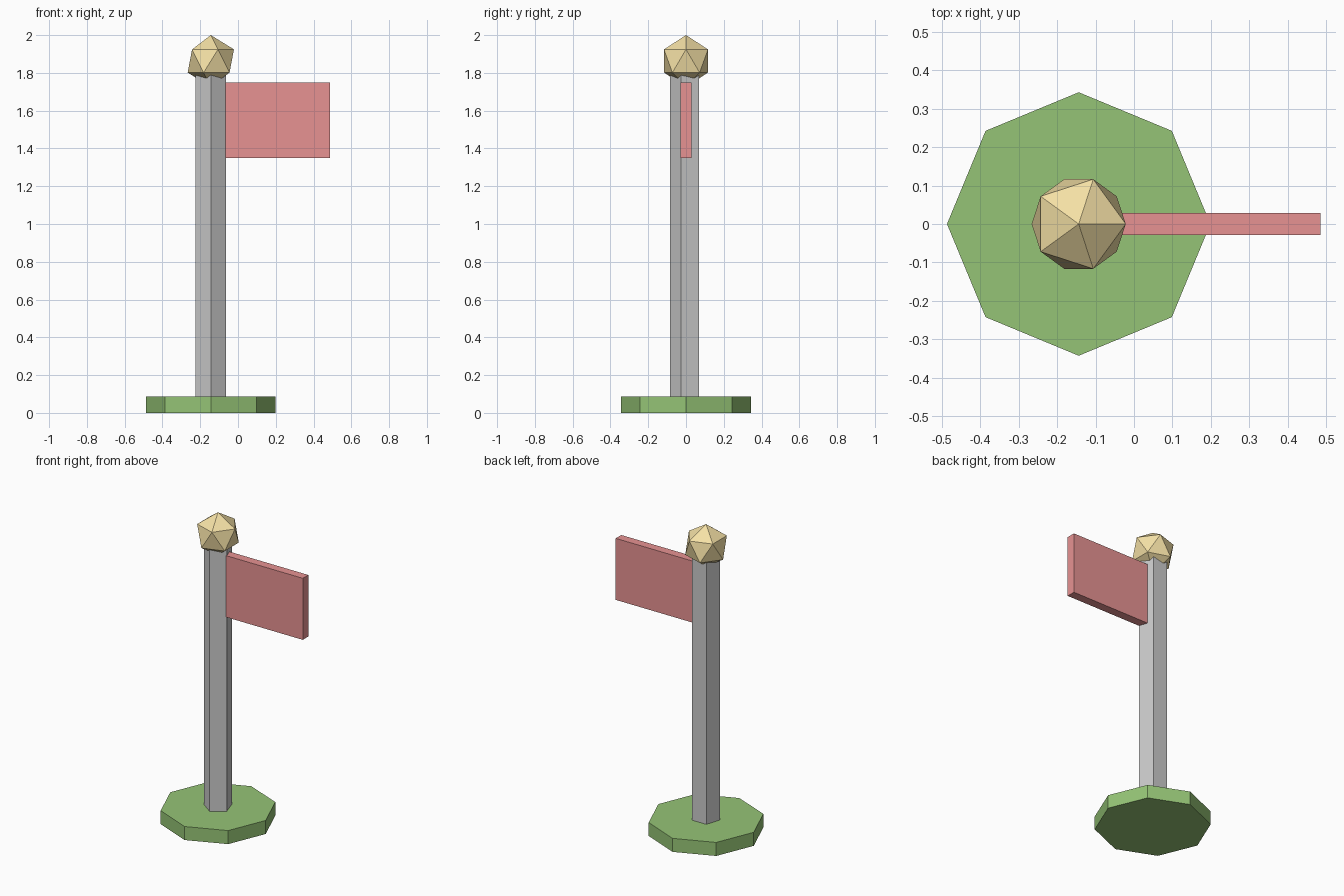
import bpy
import math

if "Cube" in bpy.data.objects:
    bpy.data.objects.remove(bpy.data.objects["Cube"])

CX = -0.144  # axis of base, pole and ball


def paint(obj, name, rgb):
    mat = bpy.data.materials.new(name)
    mat.diffuse_color = (*rgb, 1.0)
    mat.use_nodes = True
    mat.node_tree.nodes["Principled BSDF"].inputs["Base Color"].default_value = mat.diffuse_color
    obj.data.materials.append(mat)


def prism(name, sides, radius, z0, z1, turn):
    """Upright prism with its first corner at angle `turn` from +x."""
    bpy.ops.mesh.primitive_cylinder_add(
        vertices=sides, radius=radius, depth=z1 - z0,
        location=(CX, 0, (z0 + z1) / 2))
    obj = bpy.context.object
    obj.name = name
    # Blender's first cylinder corner lies on +y
    obj.rotation_euler.z = turn - math.pi / 2
    return obj


# Octagonal base
base = prism("base", 8, 0.343, 0.0, 0.088, 0.0)
paint(base, "green", (0.30, 0.55, 0.18))

# Five-sided pole with one corner facing the front, ending inside the ball
pole = prism("pole", 5, 0.086, 0.088, 1.80, -math.pi / 2)

# Faceted ball on top
R = 0.137
bpy.ops.mesh.primitive_ico_sphere_add(
    subdivisions=1, radius=R, location=(CX, 0, 2.0 - R))
ball = bpy.context.object
ball.name = "top_ball"
paint(ball, "gold", (0.91, 0.75, 0.38))

# Flag panel, its inner end sunk slightly into the pole
x0, x1, z0, z1 = -0.09, 0.486, 1.35, 1.75
bpy.ops.mesh.primitive_cube_add(
    size=1, location=((x0 + x1) / 2, 0, (z0 + z1) / 2))
flag = bpy.context.object
flag.name = "flag"
flag.scale = (x1 - x0, 0.057, z1 - z0)
bpy.ops.object.transform_apply(location=False, rotation=False, scale=True)
paint(flag, "red", (0.80, 0.29, 0.29))
